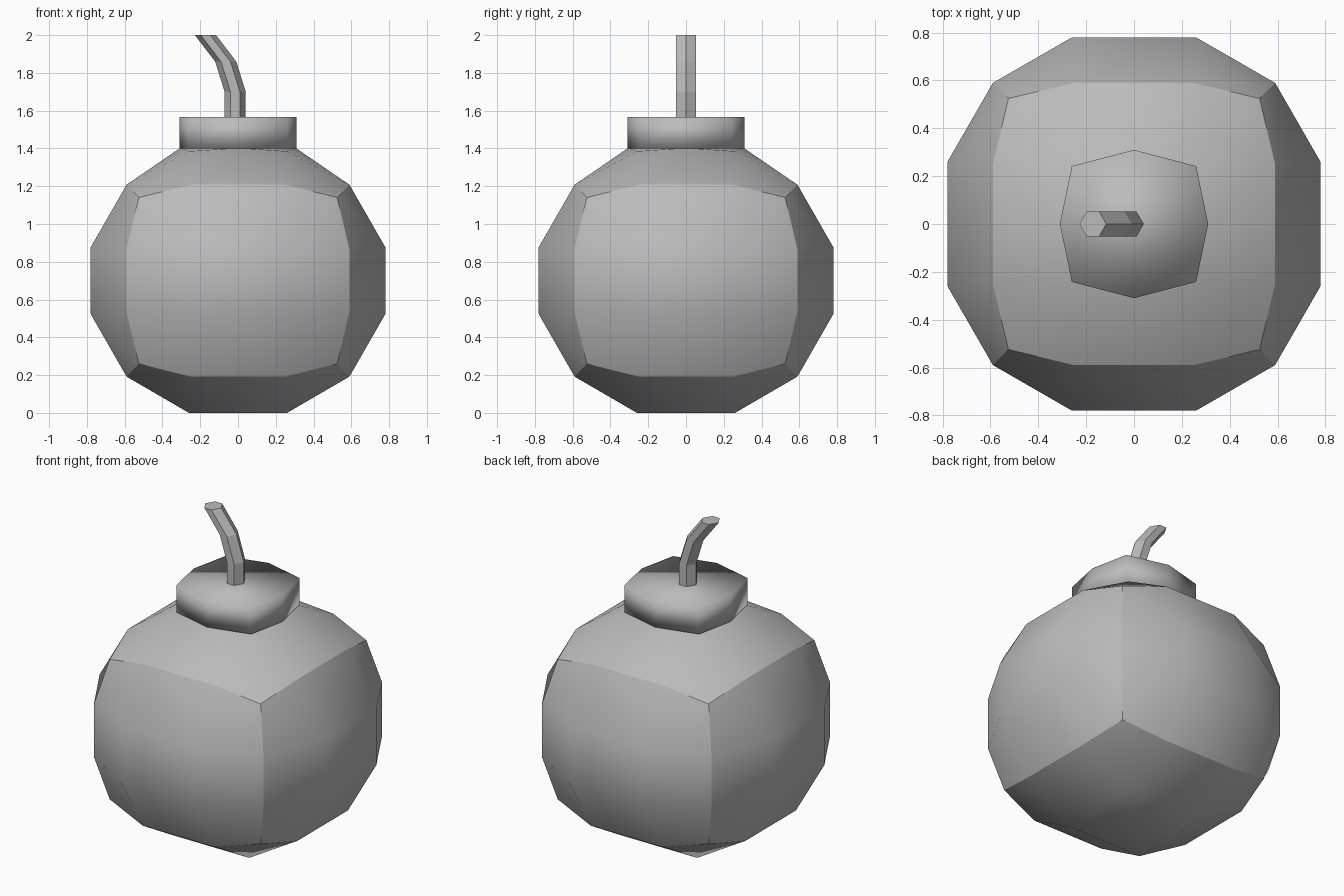
import bpy, bmesh, math

if "Cube" in bpy.data.objects:
    bpy.data.objects.remove(bpy.data.objects["Cube"], do_unlink=True)

GREY = (0.5, 0.5, 0.5, 1.0)
grey = bpy.data.materials.new("plain_grey")
grey.diffuse_color = GREY
grey.use_nodes = True
grey.node_tree.nodes["Principled BSDF"].inputs["Base Color"].default_value = GREY


def finish(bm, name, smooth):
    bmesh.ops.recalc_face_normals(bm, faces=bm.faces)
    for f in bm.faces:
        f.smooth = smooth
    mesh = bpy.data.meshes.new(name)
    bm.to_mesh(mesh)
    bm.free()
    mesh.materials.append(grey)
    obj = bpy.data.objects.new(name, mesh)
    bpy.context.collection.objects.link(obj)
    return obj


def loft(bm, rings):
    """Skin a stack of equal rings and cap both ends."""
    rings = [[bm.verts.new(p) for p in ring] for ring in rings]
    n = len(rings[0])
    for a, b in zip(rings, rings[1:]):
        for i in range(n):
            j = (i + 1) % n
            bm.faces.new((a[i], a[j], b[j], b[i]))
    bm.faces.new(rings[0])
    bm.faces.new(rings[-1])


# Round body: a cube cut in thirds and rounded, keeping the cube edges sharp
MID = 0.70
# (outer, inner) distance for face, edge and corner points
WIDE = {1: (0.78, 0.26), 2: (0.59, 0.25), 3: (0.525, 0)}
TALL = {1: (0.70, 0.177), 2: (0.508, 0.165), 3: (0.44, 0)}
bm = bmesh.new()
bmesh.ops.create_cube(bm, size=2)
bmesh.ops.subdivide_edges(bm, edges=bm.edges[:], cuts=2, use_grid_fill=True)
outer = {v: [abs(c) > 0.9 for c in v.co] for v in bm.verts}
for e in bm.edges:
    a, b = e.verts
    e.smooth = sum(p and q and a.co[i] * b.co[i] > 0
                   for i, (p, q) in enumerate(zip(outer[a], outer[b]))) < 2
for v in bm.verts:
    kind = sum(outer[v])
    for i in range(3):
        size = (TALL if i == 2 else WIDE)[kind][0 if outer[v][i] else 1]
        v.co[i] = math.copysign(size, v.co[i])
    v.co.z += MID
# Middle of each upper rim edge swells out to meet the collar
rim = [e for e in bm.edges if all(v.co.z > 1.39 for v in e.verts)]
split = bmesh.ops.subdivide_edges(bm, edges=rim, cuts=1)
for v in split["geom_inner"]:
    if isinstance(v, bmesh.types.BMVert):
        v.co.x *= 1.18
        v.co.y *= 1.18
        v.co.z = 1.402
for v in bm.verts:
    if v.co.z > 1.39 and abs(v.co.x) > 0.2 and abs(v.co.y) > 0.2:
        v.co.z = 1.385
bmesh.ops.triangulate(bm, faces=[f for f in bm.faces if len(f.verts) > 4])
finish(bm, "body", True)

# Collar: squarish octagon plate with only its four corners sharp
outline = [(0.31, 0), (0.26, 0.242), (0, 0.31), (-0.26, 0.242),
           (-0.31, 0), (-0.26, -0.242), (0, -0.31), (0.26, -0.242)]
bm = bmesh.new()
loft(bm, [[(x, y, z) for x, y in outline] for z in (1.4, 1.567)])
for e in bm.edges:
    e.smooth = e.calc_face_angle(0) < math.radians(40)
finish(bm, "collar", True)

# Fuse: bent six-sided rod with level rings
path = [(-0.015, 1.55), (-0.015, 1.70), (-0.065, 1.86), (-0.172, 2.0)]
hexagon = [(0.056, 0), (0.025, 0.053), (-0.025, 0.053),
           (-0.056, 0), (-0.025, -0.053), (0.025, -0.053)]
bm = bmesh.new()
loft(bm, [[(cx + x, y, z) for x, y in hexagon] for cx, z in path])
finish(bm, "fuse", False)
